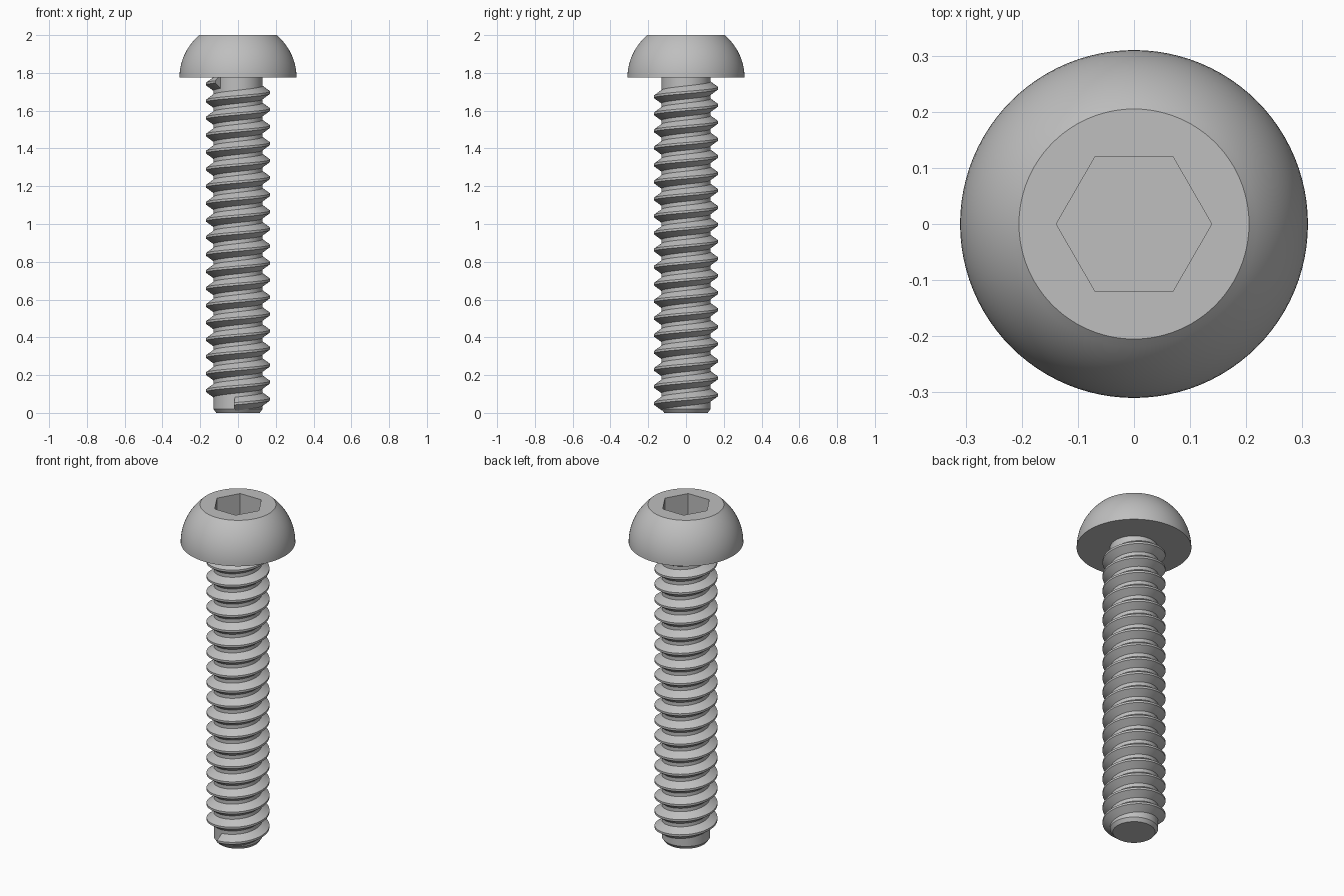
import bpy, bmesh
from math import sin, cos, pi, radians

cube = bpy.data.objects.get("Cube")
if cube:
    bpy.data.objects.remove(cube)

STEEL = (0.52, 0.52, 0.52, 1)
steel = bpy.data.materials.new("grey_steel")
steel.use_nodes = True
steel.diffuse_color = STEEL
steel.node_tree.nodes["Principled BSDF"].inputs["Base Color"].default_value = STEEL

SEGMENTS = 96
HEAD_R, HEAD_BASE, TOP = 0.31, 1.775, 2.0
ROOT_R, CREST_R, PITCH = 0.13, 0.17, 0.0902


def finish(name, bm):
    bmesh.ops.recalc_face_normals(bm, faces=bm.faces)
    mesh = bpy.data.meshes.new(name)
    bm.to_mesh(mesh)
    bm.free()
    mesh.materials.append(steel)
    obj = bpy.data.objects.new(name, mesh)
    bpy.context.collection.objects.link(obj)
    bpy.ops.object.select_all(action="DESELECT")
    obj.select_set(True)
    bpy.context.view_layer.objects.active = obj
    bpy.ops.object.shade_smooth_by_angle(angle=radians(30))
    return obj


def circle(radius):
    return lambda a: radius


def hexagon(flat):
    # distance from the axis to a hexagon with corners on the x axis
    return lambda a: flat / cos(a % (pi / 3) - pi / 6)


def bridge(bm, a, b, closed=True):
    n = len(a)
    for i in range(n if closed else n - 1):
        j = (i + 1) % n
        bm.faces.new((a[i], a[j], b[j], b[i]))


def lathe(name, profile):
    # stack rings, each given as (radius function, height), and cap both ends
    bm = bmesh.new()
    rings = []
    for shape, z in profile:
        ring = []
        for i in range(SEGMENTS):
            a = 2 * pi * i / SEGMENTS + 1e-7
            ring.append(bm.verts.new((shape(a) * cos(a), shape(a) * sin(a), z)))
        rings.append(ring)
    for low, high in zip(rings, rings[1:]):
        bridge(bm, low, high)
    bm.faces.new(rings[0])
    bm.faces.new(rings[-1])
    return finish(name, bm)


# domed head with a flat top and a hexagonal socket
dome_steps, dome_height = 14, 0.30
sweep = radians(48.6)
dome = [(circle(HEAD_R * cos(sweep * i / dome_steps)),
         HEAD_BASE + dome_height * sin(sweep * i / dome_steps))
        for i in range(dome_steps)]
socket = [(circle(0.205), TOP), (hexagon(0.12), TOP), (hexagon(0.12), TOP - 0.13)]
lathe("head", dome + socket)

# plain core with a chamfered tip
lathe("shaft", [(circle(0.115), 0), (circle(ROOT_R), 0.02),
                (circle(ROOT_R), HEAD_BASE + 0.005)])

# right-handed helical ridge, blunt at both ends
section = [(ROOT_R - 0.003, -0.037), (CREST_R, -0.006),
           (CREST_R, 0.006), (ROOT_R - 0.003, 0.037)]
start, end = radians(-97), radians(225) + 18 * 2 * pi
steps = int((end - start) / (2 * pi) * 72)
bm = bmesh.new()
previous = first = None
for i in range(steps + 1):
    a = start + (end - start) * i / steps
    z = 0.05 + PITCH * (a + pi / 2) / (2 * pi)
    ring = [bm.verts.new((r * cos(a), r * sin(a), z + dz)) for r, dz in section]
    if previous:
        bridge(bm, previous, ring)
    else:
        first = ring
    previous = ring
bm.faces.new(first)
bm.faces.new(previous)
finish("thread", bm)
